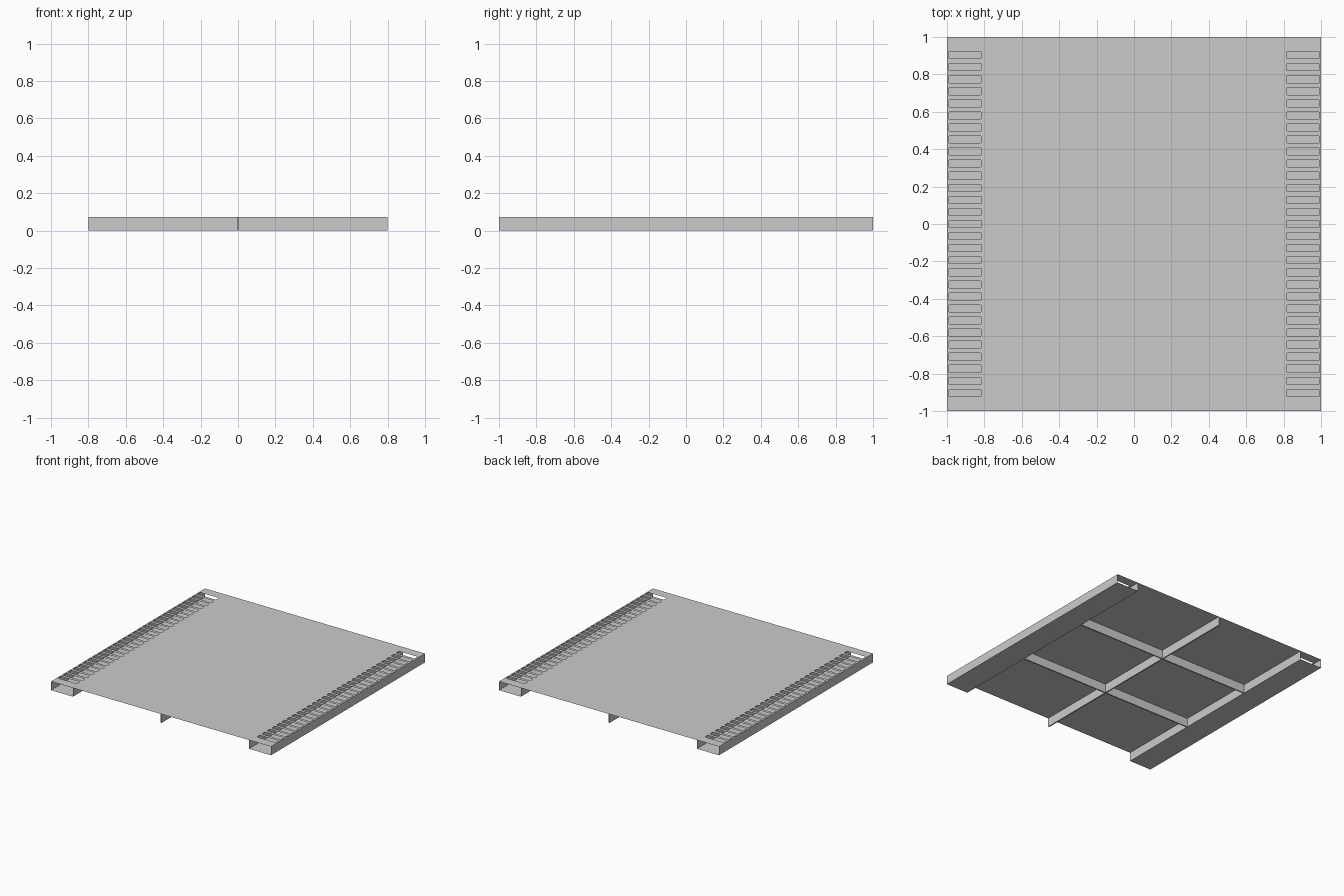
import bpy, bmesh

if "Cube" in bpy.data.objects:
    bpy.data.objects.remove(bpy.data.objects["Cube"])

H = 0.072           # deck height
XI, XO = 0.8, 1.0   # inner and outer side of each drain channel
RIB = 0.01          # rib thickness


def finish(name, bm, mirror=False):
    bmesh.ops.remove_doubles(bm, verts=bm.verts, dist=1e-5)
    me = bpy.data.meshes.new(name)
    bm.to_mesh(me)
    bm.free()
    ob = bpy.data.objects.new(name, me)
    bpy.context.collection.objects.link(ob)
    if mirror:
        ob.modifiers.new("mirror", 'MIRROR').use_axis[0] = True
    return ob


def quad(bm, *pts):
    bm.faces.new([bm.verts.new(p) for p in pts])


def flat(bm, x0, x1, y0, y1, z):
    quad(bm, (x0, y0, z), (x1, y0, z), (x1, y1, z), (x0, y1, z))


def box(name, x0, x1, y0, y1):
    bm = bmesh.new()
    bmesh.ops.create_cube(bm, size=1)
    for v in bm.verts:
        v.co = ((x0 + x1) / 2 + v.co.x * (x1 - x0),
                (y0 + y1) / 2 + v.co.y * (y1 - y0), (v.co.z + 0.5) * H)
    finish(name, bm)


# thin deck panels, two columns of three
bounds = [-1, -1 / 3, 1 / 3, 1]
bm = bmesh.new()
for i in range(3):
    y0 = bounds[i] + (RIB / 2 if i > 0 else 0)
    y1 = bounds[i + 1] - (RIB / 2 if i < 2 else 0)
    flat(bm, RIB / 2, XI, y0, y1, H)
finish("deck_panels", bm, True)

# supporting ribs
box("long_rib", -RIB / 2, RIB / 2, -1, 1)
for n, y in (("front", -1 / 3), ("back", 1 / 3)):
    for side, x0, x1 in (("left", -XI, -RIB / 2), ("right", RIB / 2, XI)):
        box(f"cross_rib_{n}_{side}", x0, x1, y - RIB / 2, y + RIB / 2)

# open-ended side channels: inner wall, floor, outer wall
bm = bmesh.new()
prof = [(XI, H), (XI, 0), (XO, 0), (XO, H)]
for (xa, za), (xb, zb) in zip(prof, prof[1:]):
    quad(bm, (xa, -1, za), (xa, 1, za), (xb, 1, zb), (xb, -1, zb))
finish("drain_channel", bm, True)

# slotted grate over the channels
xs = [XI, 0.811, 0.818, 0.988, XO]
ys = [-1.0]
for k in range(29):
    c = (k - 14) * 0.0645
    ys += [c - 0.019, c + 0.019]
ys.append(1.0)
bm = bmesh.new()
for i in range(len(xs) - 1):
    for j in range(len(ys) - 1):
        if not (i == 2 and j % 2 == 1):
            flat(bm, xs[i], xs[i + 1], ys[j], ys[j + 1], H)
finish("drain_grate", bm, True)
